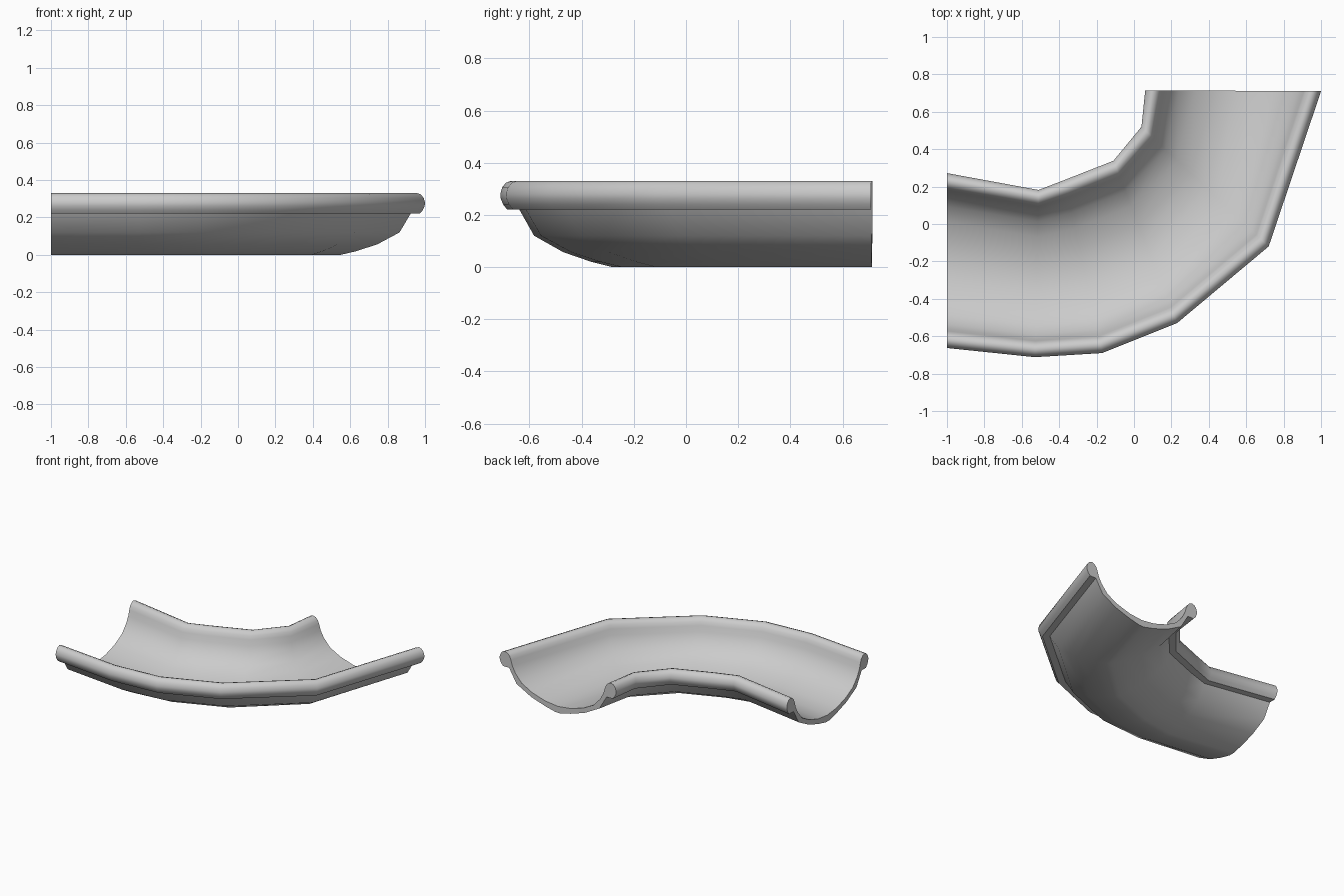
import bpy, bmesh, math
from mathutils import Vector

if "Cube" in bpy.data.objects:
    bpy.data.objects.remove(bpy.data.objects["Cube"])

# Half cross-section of the trough: (fraction of width from the edge, height)
outside = [(0.5, 0.0), (0.48, 0.0), (0.39, 0.02), (0.27, 0.057), (0.145, 0.12), (0.082, 0.22)]
bead = [(0.03, 0.22), (0.012, 0.24), (0.002, 0.262), (0.0, 0.28), (0.008, 0.305),
        (0.024, 0.323), (0.045, 0.33), (0.068, 0.323), (0.086, 0.305), (0.097, 0.28)]
inside = [(0.11, 0.24), (0.135, 0.195), (0.19, 0.135), (0.28, 0.09), (0.39, 0.058), (0.5, 0.046)]
half = outside + bead + inside
# Mirror the half to close the section
section = half + [(1 - t, z) for t, z in reversed(half[1:-1])]

# Stations along the bend: outer rim point, inner rim point
stations = [((-1.0, -0.663), (-1.0, 0.272)),
            ((-0.53, -0.712), (-0.51, 0.182)),
            ((-0.17, -0.69), (-0.37, 0.236)),
            ((0.23, -0.53), (-0.11, 0.338)),
            ((0.72, -0.12), (0.04, 0.52)),
            ((1.0, 0.71), (0.06, 0.715))]

# Sweep the section through the stations and cap both ends
bm = bmesh.new()
rings = []
for o, i in stations:
    o, i = Vector(o), Vector(i)
    rings.append([bm.verts.new((*o.lerp(i, t), z)) for t, z in section])
n = len(section)
for a, b in zip(rings, rings[1:]):
    for k in range(n):
        m = (k + 1) % n
        bm.faces.new((a[k], a[m], b[m], b[k]))
bm.faces.new(rings[0])
bm.faces.new(rings[-1])
bmesh.ops.recalc_face_normals(bm, faces=bm.faces)

mesh = bpy.data.meshes.new("curved_gutter")
bm.to_mesh(mesh)
bm.free()
gutter = bpy.data.objects.new("curved_gutter", mesh)
bpy.context.collection.objects.link(gutter)

# Smooth shading with crisp ends and bead underside
bpy.context.view_layer.objects.active = gutter
gutter.select_set(True)
bpy.ops.object.shade_smooth_by_angle(angle=math.radians(42))
